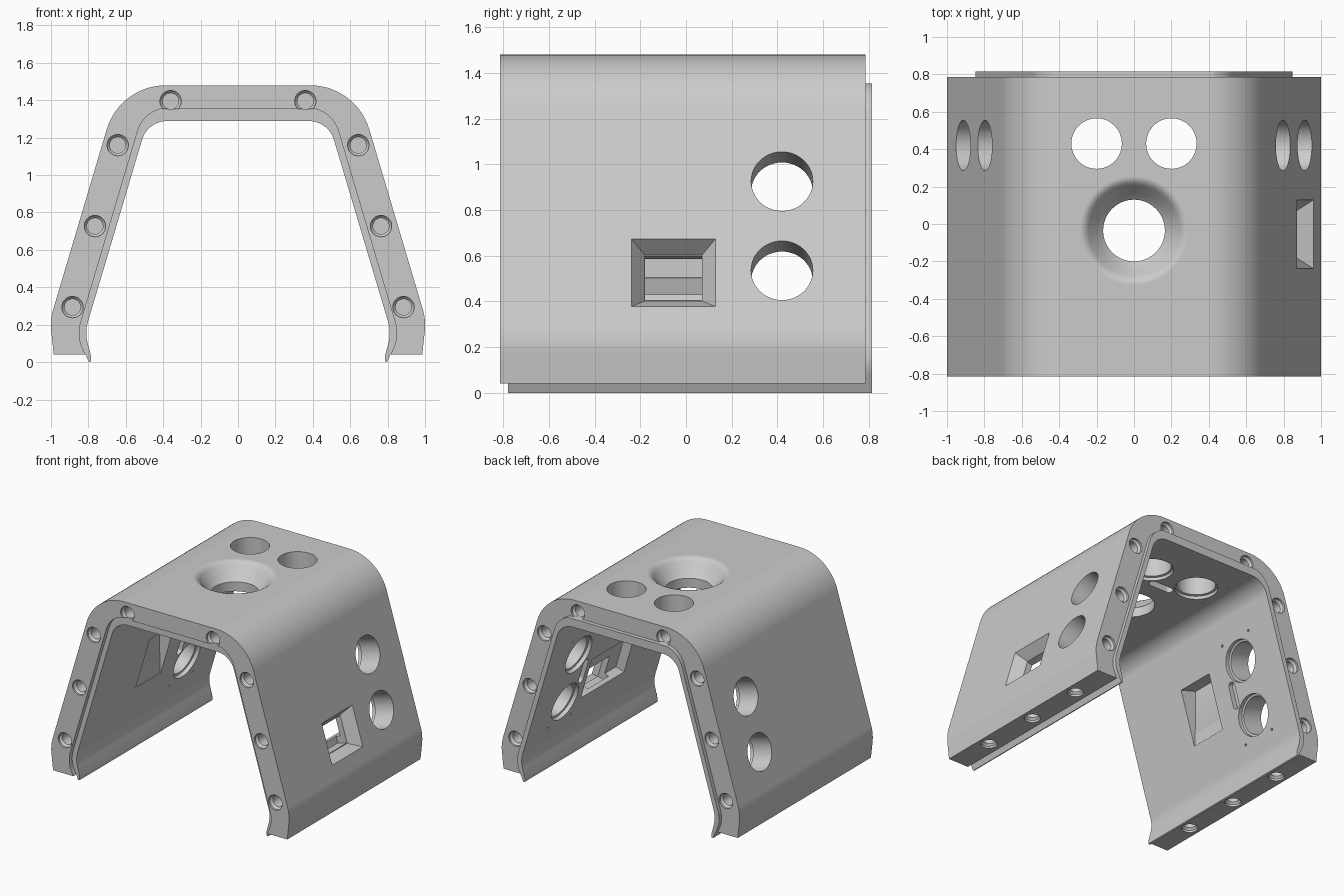
import bpy, bmesh
from math import atan, sin, cos, tan, pi, tau
from mathutils import Matrix, Vector

if "Cube" in bpy.data.objects:
    bpy.data.objects.remove(bpy.data.objects["Cube"])

grey = bpy.data.materials.new("plain grey")
grey.use_nodes = True
colour = (0.6, 0.6, 0.6, 1)
grey.diffuse_color = colour
grey.node_tree.nodes["Principled BSDF"].inputs["Base Color"].default_value = colour

SLOPE = 0.297
ANGLE = atan(SLOPE)
TOP = 1.48
WALL = 0.155
LINER = 0.036


def add_object(name, bm):
    bmesh.ops.recalc_face_normals(bm, faces=bm.faces)
    mesh = bpy.data.meshes.new(name)
    bm.to_mesh(mesh)
    bm.free()
    mesh.materials.append(grey)
    obj = bpy.data.objects.new(name, mesh)
    bpy.context.collection.objects.link(obj)
    return obj


def fillet(path, steps=14):
    """Round the corners of an open path of (x, z, radius)."""
    out = [Vector(path[0][:2])]
    for before, here, after in zip(path, path[1:], path[2:]):
        p = Vector(here[:2])
        u = (Vector(before[:2]) - p).normalized()
        v = (Vector(after[:2]) - p).normalized()
        half = u.angle(v) / 2
        if here[2] == 0:
            out.append(p)
            continue
        centre = p + (u + v).normalized() * here[2] / sin(half)
        start = p + u * here[2] / tan(half) - centre
        end = p + v * here[2] / tan(half) - centre
        for i in range(steps + 1):
            out.append(centre + start.slerp(end, i / steps, start).normalized() * here[2])
    return out + [Vector(path[-1][:2])]


def mirrored(half):
    return half + [Vector((-p.x, p.y)) for p in reversed(half)]


def prism(name, points, z0, z1, matrix=Matrix(), taper=1):
    """Extrude a 2D outline from z0 to z1, scaling the z0 end by taper."""
    bm = bmesh.new()
    low = [bm.verts.new((p[0] * taper, p[1] * taper, z0)) for p in points]
    high = [bm.verts.new((p[0], p[1], z1)) for p in points]
    bm.faces.new(low)
    bm.faces.new(high)
    for i in range(len(points)):
        j = (i + 1) % len(points)
        bm.faces.new((low[i], low[j], high[j], high[i]))
    bm.transform(matrix)
    return add_object(name, bm)


def lathe(profile, matrix, sides=48):
    """Solid of revolution about local z from (radius, z) points."""
    bm = bmesh.new()
    rings = [[bm.verts.new((r * cos(tau * i / sides), r * sin(tau * i / sides), z))
              for i in range(sides)] for r, z in profile]
    bm.faces.new(rings[0])
    bm.faces.new(rings[-1])
    for a, b in zip(rings, rings[1:]):
        for i in range(sides):
            j = (i + 1) % sides
            bm.faces.new((a[i], a[j], b[j], b[i]))
    bm.transform(matrix)
    return add_object("cutter", bm)


def cut(cutter, *targets):
    for obj in targets:
        mod = obj.modifiers.new("cut", "BOOLEAN")
        mod.object = cutter
        mod.operation = "DIFFERENCE"
        mod.solver = "EXACT"
        bpy.context.view_layer.objects.active = obj
        bpy.ops.object.modifier_apply(modifier=mod.name)
    bpy.data.objects.remove(cutter)


def frame(origin, x, y, z):
    m = Matrix((x, y, z)).transposed().to_4x4()
    m.translation = origin
    return m


def wall_frame(side, y, z):
    """Local x = depth axis of the model, y = up the wall, z = outward."""
    x = 0.632 + SLOPE * (TOP - z)
    return frame((side * x, y, z), (0, 1, 0),
                 (-side * sin(ANGLE), 0, cos(ANGLE)), (side * cos(ANGLE), 0, sin(ANGLE)))


def top_frame(x, y):
    return Matrix.Translation((x, y, TOP))


def box(w, h):
    return [(-w, -h), (w, -h), (w, h), (-w, h)]


def slot(length, r):
    arc = [(length + r * cos(t), r * sin(t)) for t in [pi * (i / 12 - 0.5) for i in range(13)]]
    return arc + [(-x, -y) for x, y in arc]


# Half outlines of the arch, left foot to middle
outer = mirrored(fillet([(-0.985, 0.04, 0), (-1.005, 0.225, 0.3), (-0.632, TOP, 0.33), (0, TOP, 0)])[:-1])
middle_half = fillet([(-0.815, 0.04, 0), (-0.862, 0.14, 0.2), (-0.51, TOP - WALL, 0.175), (0, TOP, 0)])[:-1]
middle = mirrored(middle_half)
liner_outer = mirrored([Vector((-0.797, 0))] + middle_half)
inner = mirrored(fillet([(-0.785, 0.005, 0), (-0.785, 0.03, 0), (-0.819, 0.16, 0.2),
                         (-0.483, TOP - WALL - LINER, 0.139), (0, TOP - WALL - LINER, 0)])[:-1])

# Shell and the inner liner, which is shifted towards the back
along = frame((0, 0, 0), (1, 0, 0), (0, 0, 1), (0, 1, 0))
shell = prism("outer_shell", outer + middle[::-1], -0.815, 0.785, along)
liner = prism("inner_liner", liner_outer + inner[::-1], -0.78, 0.815, along)

# Bolt holes in the end faces and feet
bolt = [(0.043, -0.16), (0.043, -0.03), (0.057, -0.015), (0.057, 0.01)]
for s in (-1, 1):
    for x, z in [(0.36, 1.395), (0.643, 1.16), (0.765, 0.727), (0.885, 0.294)]:
        cut(lathe(bolt, frame((s * x, -0.815, z), (1, 0, 0), (0, 0, 1), (0, -1, 0)), 32), shell)
        cut(lathe(bolt, frame((s * x, 0.785, z), (1, 0, 0), (0, 0, 1), (0, 1, 0)), 32), shell)
    for i in (-1, 0, 1):
        cut(lathe(bolt, frame((s * 0.905, -0.015 + i * 0.465, 0.04),
                              (1, 0, 0), (0, 1, 0), (0, 0, -1)), 32), shell)

# Paired round openings, each with a wider mouth in the liner
openings = [wall_frame(s, 0.42, z) for s in (-1, 1) for z in (0.925, 0.535)]
openings += [top_frame(x, 0.43) for x in (-0.2, 0.2)]
for m in openings:
    cut(lathe([(0.135, -0.3), (0.135, 0.1)], m), shell)
    cut(lathe([(0.15, -0.3), (0.15, -WALL - 0.012), (0.135, -WALL - 0.008), (0.135, 0.1)], m), liner)

# Slots and screw holes beside each pair of openings
turn = Matrix.Rotation(pi / 2, 4, "Z")
for m in [wall_frame(s, 0.42, 0.73) @ turn for s in (-1, 1)] + [top_frame(0, 0.43)]:
    towards = 1 if abs(m.translation.x) > 0.1 else -1
    cut(prism("cutter", slot(0.07, 0.03), -0.3, -0.1,
              m @ Matrix.Translation((0, towards * 0.14, 0))), liner)
    for u in (-0.37, 0.37):
        for v in (-0.14, 0.14):
            cut(lathe([(0.009, -0.3), (0.009, -0.1)], m @ Matrix.Translation((u, v, 0)), 12), liner)

# Large funnel in the roof
funnel = [(0.165, -0.3), (0.165, -0.12), (0.175, -0.11), (0.2, -0.085), (0.242, -0.03),
          (0.255, -0.016), (0.27, -0.006), (0.29, 0), (0.29, 0.05)]
cut(lathe(funnel, top_frame(0, -0.035), 64), shell)
cut(lathe([(0.165, -0.3), (0.165, 0)], top_frame(0, -0.035), 64), liner)

# Flared window in the left wall, with a wider pocket behind it
window = wall_frame(1, -0.055, 0.525)
cut(prism("cutter", box(0.185, 0.155), -0.08, 0.002, window, 0.68), shell)
cut(prism("cutter", box(0.125, 0.1), -0.3, -0.07, window), shell)
cut(prism("cutter", box(0.26, 0.165), -0.3, -0.125, wall_frame(1, -0.055, 0.635)), shell, liner)

# Wedge recess inside the right wall, deepest at its top edge
wedge_at = wall_frame(-1, 0, 0.76)
wedge = [(-0.21, -WALL - LINER), (0.21, -0.06), (0.21, -0.3), (-0.21, -0.3)]
axes = Matrix(((0, 0, 1, 0), (1, 0, 0, 0), (0, 1, 0, 0), (0, 0, 0, 1)))
cut(prism("cutter", wedge, -0.205, 0.095, wedge_at @ axes), shell, liner)

# Smooth curved surfaces, keep hard edges
for obj in (shell, liner):
    bpy.ops.object.select_all(action="DESELECT")
    obj.select_set(True)
    bpy.context.view_layer.objects.active = obj
    bpy.ops.object.shade_smooth_by_angle(angle=pi / 7)
    normals = obj.modifiers.new("even_shading", "WEIGHTED_NORMAL")
    normals.keep_sharp = True
